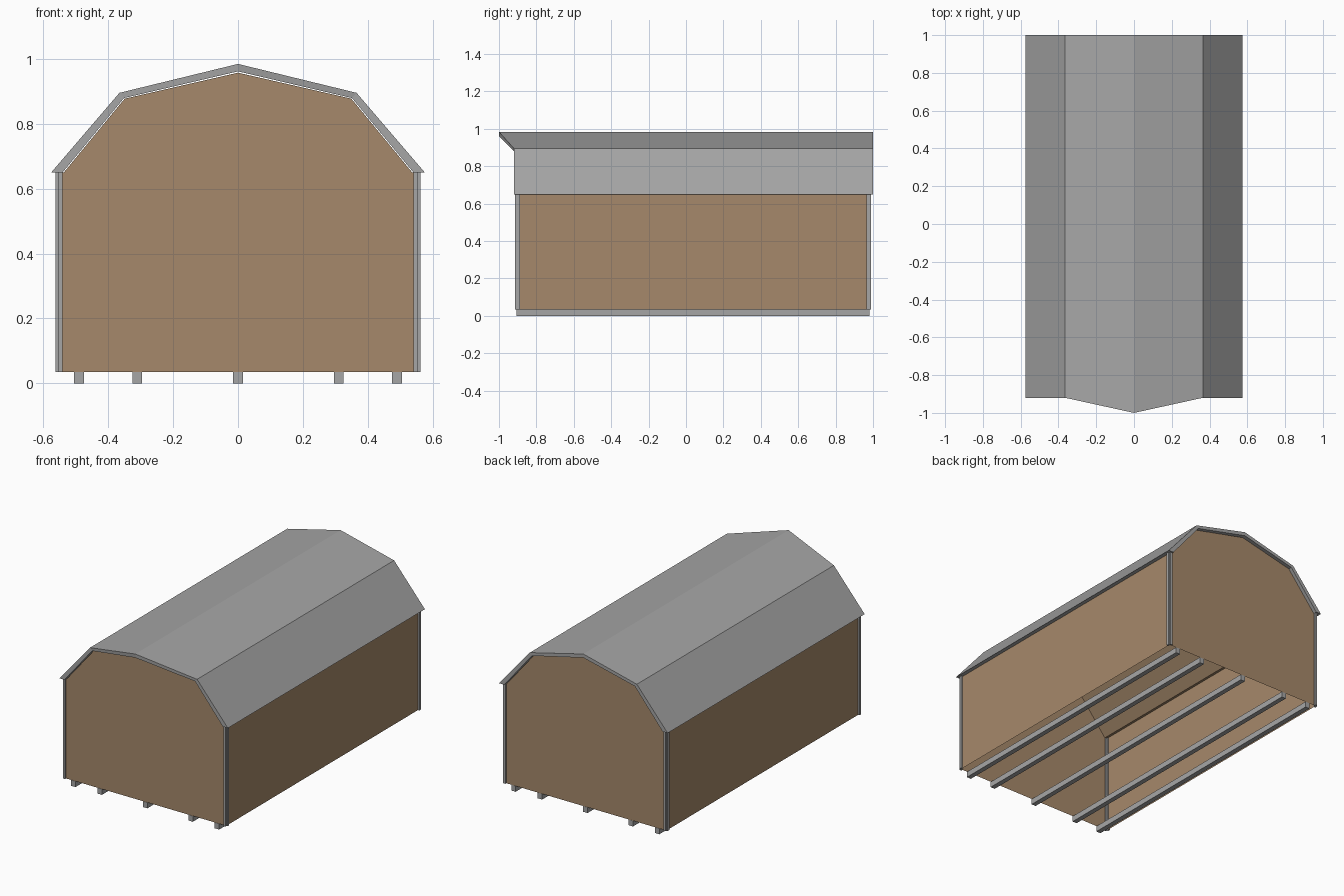
import bpy, bmesh

if "Cube" in bpy.data.objects:
    bpy.data.objects.remove(bpy.data.objects["Cube"])


def material(name, color):
    m = bpy.data.materials.new(name)
    m.diffuse_color = (*color, 1.0)
    m.use_nodes = True
    m.node_tree.nodes["Principled BSDF"].inputs["Base Color"].default_value = m.diffuse_color
    return m


GREY = material("grey metal", (0.38, 0.38, 0.38))
BROWN = material("tan siding", (0.38, 0.25, 0.145))


def finish(bm, name, mat):
    bmesh.ops.recalc_face_normals(bm, faces=bm.faces)
    me = bpy.data.meshes.new(name)
    bm.to_mesh(me)
    bm.free()
    me.materials.append(mat)
    ob = bpy.data.objects.new(name, me)
    bpy.context.collection.objects.link(ob)
    return ob


def box(name, lo, hi, mat):
    bm = bmesh.new()
    bmesh.ops.create_cube(bm, size=1)
    for v in bm.verts:
        v.co = [(a + b) / 2 + c * (b - a) for a, b, c in zip(lo, hi, v.co)]
    return finish(bm, name, mat)


def mirrored(half):
    """Left-to-right profile from its right half, last point on the centre line."""
    return [(-x, z) for x, z in half] + [p for p in reversed(half[:-1])]


# Siding shell: gambrel section, gable ends, open underneath
Y0, Y1 = -0.903, 0.98
prof = mirrored([(0.552, 0.035), (0.552, 0.649), (0.537, 0.649), (0.349, 0.877), (0, 0.957)])
bm = bmesh.new()
front = [bm.verts.new((x, Y0, z)) for x, z in prof]
back = [bm.verts.new((x, Y1, z)) for x, z in prof]
bm.faces.new(front)
bm.faces.new(back)
for i in range(len(prof) - 1):
    bm.faces.new((front[i], front[i + 1], back[i + 1], back[i]))
finish(bm, "siding", BROWN)

# Roof: thick gambrel strip whose ridge juts forward
outer = mirrored([(0.575, 0.65), (0.365, 0.895), (0, 0.984)])
inner = mirrored([(0.54, 0.65), (0.351, 0.879), (0, 0.961)])
front_y = [-0.92, -0.92, -1.0, -0.92, -0.92]
bm = bmesh.new()
rings = []
for i in range(5):
    (xo, zo), (xi, zi) = outer[i], inner[i]
    rings.append([bm.verts.new(p) for p in (
        (xo, front_y[i], zo), (xo, 1.0, zo), (xi, 1.0, zi), (xi, front_y[i], zi))])
for a, b in zip(rings, rings[1:]):
    for k in range(4):
        n = (k + 1) % 4
        bm.faces.new((a[k], a[n], b[n], b[k]))
bm.faces.new(rings[0])
bm.faces.new(rings[-1])
finish(bm, "roof", GREY)

# Corner trim: a gable board and a side board at each corner
for sx, xn in ((-1, "left"), (1, "right")):
    for wall, sy, yn in ((Y0, -1, "front"), (Y1, 1, "back")):
        def trim(part, x0, x1, d0, d1):
            xs = sorted((sx * x0, sx * x1))
            ys = sorted((wall + sy * d0, wall + sy * d1))
            box(f"{yn}_{xn}_{part}", (xs[0], ys[0], 0.035), (xs[1], ys[1], 0.65), GREY)
        trim("gable_trim", 0.54, 0.554, -0.002, 0.01)
        trim("side_trim", 0.55, 0.562, -0.015, 0.001)

# Floor skids
for i, x in enumerate((-0.49, -0.31, 0, 0.31, 0.49)):
    box(f"skid_{i + 1}", (x - 0.015, -0.905, 0), (x + 0.015, 0.981, 0.035), GREY)
